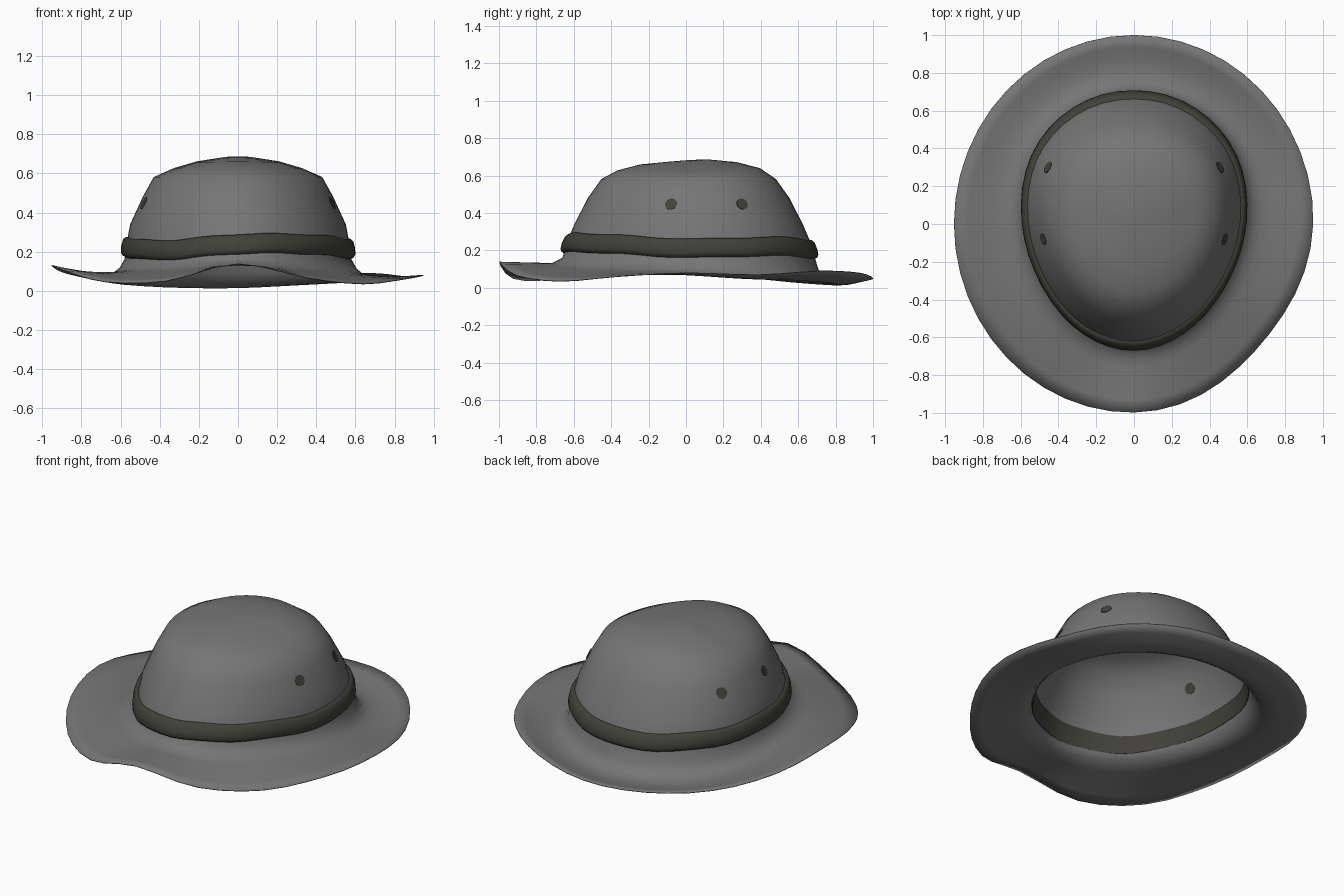
import bpy, bmesh, math
from mathutils import Vector
from mathutils.bvhtree import BVHTree

if "Cube" in bpy.data.objects:
    bpy.data.objects.remove(bpy.data.objects["Cube"])

SEG = 48
ANG = [2 * math.pi * i / SEG for i in range(SEG)]


def material(name, rgb):
    m = bpy.data.materials.new(name)
    m.diffuse_color = (*rgb, 1)
    m.use_nodes = True
    m.node_tree.nodes["Principled BSDF"].inputs["Base Color"].default_value = m.diffuse_color
    return m


GREY = material("grey felt", (0.18, 0.18, 0.18))
OLIVE = material("dark olive", (0.052, 0.053, 0.040))


def cyclic(table, t):
    """Smooth periodic lookup around the hat, t = 0 at +x, counter-clockwise."""
    n = len(table)
    u = t / (2 * math.pi) * n
    i, f = int(u), u - int(u)
    a, b, c, d = (table[(i + k) % n] for k in (-1, 0, 1, 2))
    return b + 0.5 * f * (c - a + f * (2 * a - 5 * b + 4 * c - d + f * (3 * (b - c) + d - a)))


# crown: height, width scale, extra narrowing front and back
CROWN = [(0.675, 0.15, 0.0), (0.652, 0.38, 0.0), (0.62, 0.57, 0.01), (0.58, 0.735, 0.05),
         (0.48, 0.83, 0.04), (0.34, 0.94, 0.045), (0.25, 0.97, 0.018), (0.16, 0.99, 0.0)]
# edge heights of the wavy brim
EDGE = [.08, .07, .09, .08, .05, .045, .055, .09, .13, .10, .045, .05, .138, .065, .035, .06]
# centre height of the hat band
BAND = [.215, .225, .205, .22, .225, .21, .242, .24]


def outline(t, s, pinch=0.0):
    """Egg-shaped plan of the crown, wider at the back."""
    c, sn = math.cos(t), math.sin(t)
    return Vector((0.58 * s * c * (1 + 0.12 * sn),
                   0.014 + 0.68 * (s - pinch * abs(sn)) * sn, 0))


def crown_point(t, z, offset=0.0):
    """Point on the crown wall at height z, pushed outward by offset."""
    for (z1, s1, p1), (z0, s0, p0) in zip(CROWN, CROWN[1:]):
        if z >= z0 or z0 == CROWN[-1][0]:
            f = max(0, (z - z0) / (z1 - z0))
            p = outline(t, s0 + (s1 - s0) * f, p0 + (p1 - p0) * f)
            break
    p += p.normalized() * offset
    p.z = z
    return p


def brim_point(t, f):
    """f = 0 at the crown, 1 at the brim edge."""
    a = outline(t, 0.99)
    cut = 1 - 0.05 * max(0, math.cos(t - math.radians(318))) ** 8
    p = a.lerp(Vector((0.953 * cut * math.cos(t), cut * math.sin(t), 0)), f)
    sn = math.sin(t)
    # the brim sags beside the crown, most at the back, then lifts to its edge
    sag = 0.045 + 0.045 * sn if sn > 0 else 0.045 * (1 + sn)
    base = 0.16 - 0.03 * min(1, f * 6)
    p.z = base + (cyclic(EDGE, t) - base) * f ** 1.2
    p.z -= sag * math.sin(math.pi * f ** 0.6)
    return p


def loft(name, rings, mat, cap=False, closed=False):
    bm = bmesh.new()
    vs = [[bm.verts.new(p) for p in r] for r in rings]
    pairs = list(zip(vs, vs[1:])) + ([(vs[-1], vs[0])] if closed else [])
    for a, b in pairs:
        for i in range(len(a)):
            j = (i + 1) % len(a)
            bm.faces.new((a[i], b[i], b[j], a[j]))
    if cap:
        top = bm.verts.new((0, 0.02, 0.682))
        for i in range(SEG):
            bm.faces.new((top, vs[0][i], vs[0][(i + 1) % SEG]))
    bmesh.ops.recalc_face_normals(bm, faces=bm.faces)
    return finish(name, bm, mat, 70)


def finish(name, bm, mat, angle=35):
    me = bpy.data.meshes.new(name)
    bm.to_mesh(me)
    bm.free()
    me.materials.append(mat)
    ob = bpy.data.objects.new(name, me)
    bpy.context.collection.objects.link(ob)
    bpy.ops.object.select_all(action='DESELECT')
    ob.select_set(True)
    bpy.context.view_layer.objects.active = ob
    bpy.ops.object.shade_smooth_by_angle(angle=math.radians(angle))
    return ob


# crown and brim as one thin sheet, with a slight ridge along the top
rings = []
for z, s, pinch in CROWN:
    ring = [outline(t, s, pinch) for t in ANG]
    for p, t in zip(ring, ANG):
        sn = math.sin(t)
        p.z = z + ((0.012 if s > 0.3 else 0.004) * abs(sn) + 0.006 * sn if z > 0.6 else 0)
    rings.append(ring)
rings += [[brim_point(t, f) for t in ANG] for f in (0.07, 0.16, 0.28, 0.42, 0.6, 0.8, 1.0)]
hat = loft("crown_and_brim", rings, GREY, cap=True)
if hat.data.polygons[-1].normal.z < 0:
    hat.data.flip_normals()
tree = BVHTree.FromPolygons([v.co for v in hat.data.vertices],
                            [list(p.vertices) for p in hat.data.polygons])
sol = hat.modifiers.new("felt thickness", 'SOLIDIFY')
sol.thickness = 0.004
sol.offset = 0

# hat band: rounded strip, also showing on the inside of the crown
section = [(-0.008, 0.045), (0.012, 0.048), (0.024, 0.035), (0.028, 0.0),
           (0.026, -0.03), (0.016, -0.046), (-0.008, -0.058)]
band = [[crown_point(t, cyclic(BAND, t) + 0.003 * math.sin(9 * t) + dz, dr) for t in ANG]
        for dr, dz in section]
loft("hat_band", band, OLIVE, closed=True)

# vent eyelets, two per side
for side, label in ((1, "right"), (-1, "left")):
    for y, place in ((-0.08, "front"), (0.30, "back")):
        hit, n, _, _ = tree.ray_cast(Vector((side * 2, y, 0.447)), Vector((-side, 0, 0)))
        bm = bmesh.new()
        bmesh.ops.create_cone(bm, cap_ends=True, segments=10, radius1=0.033,
                              radius2=0.033, depth=0.008)
        rot = n.to_track_quat('Z', 'Y').to_matrix().to_4x4()
        rot.translation = hit
        bm.transform(rot)
        finish(f"eyelet_{place}_{label}", bm, OLIVE)
